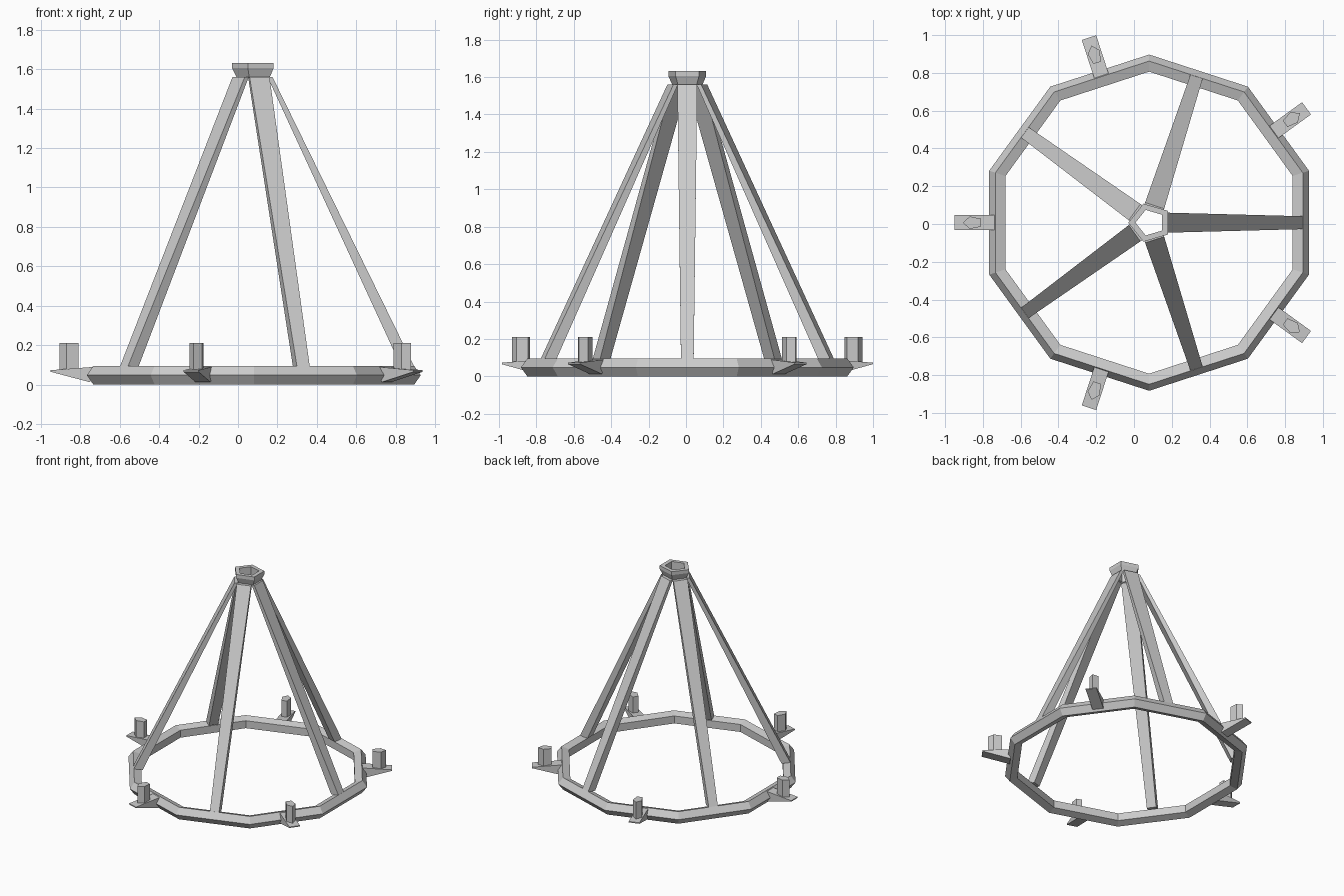
import bpy, bmesh
from math import cos, sin, pi, radians
from mathutils import Vector, Matrix

if "Cube" in bpy.data.objects:
    bpy.data.objects.remove(bpy.data.objects["Cube"])

CENTER = Vector((0.08, 0.007, 0))


def make(name, verts, faces, angle=0):
    """Flat-shaded mesh, turned about the chandelier axis."""
    me = bpy.data.meshes.new(name)
    me.from_pydata(verts, [], faces)
    bm = bmesh.new()
    bm.from_mesh(me)
    bmesh.ops.recalc_face_normals(bm, faces=bm.faces)
    bm.to_mesh(me)
    bm.free()
    ob = bpy.data.objects.new(name, me)
    ob.matrix_world = Matrix.Translation(CENTER) @ Matrix.Rotation(angle, 4, 'Z')
    bpy.context.collection.objects.link(ob)
    return ob


def lathe(name, profile, sides, start, sx=1.0, dx=0.0):
    """Closed (r, z) profile swept around the axis."""
    n = len(profile)
    verts, faces = [], []
    for i in range(sides):
        a = start + 2 * pi * i / sides
        verts += [(r * cos(a) * sx + dx, r * sin(a), z) for r, z in profile]
        for j in range(n):
            k, i2 = (j + 1) % n, (i + 1) % sides
            faces.append((i * n + j, i2 * n + j, i2 * n + k, i * n + k))
    return make(name, verts, faces)


def loft(name, loop_a, loop_b, angle):
    """Solid between two loops with equal point counts."""
    n = len(loop_a)
    faces = [tuple(range(n)), tuple(range(n, 2 * n))]
    faces += [(j, (j + 1) % n, n + (j + 1) % n, n + j) for j in range(n)]
    return make(name, loop_a + loop_b, faces, angle)


# ten-sided ring with five-sided section
section = [(0.84 + 0.05 * cos(2 * pi * j / 5), 0.0476 + 0.05 * sin(2 * pi * j / 5))
           for j in range(5)]
lathe("ring", section, 10, pi / 2)

# open five-sided hub
hub = [(0.106, 1.605), (0.106, 1.632), (0.071, 1.632), (0.071, 1.56), (0.083, 1.555)]
lathe("hub", hub, 5, pi, 1.1, 0.006)

for i in range(5):
    # tapering strut from hub to ring
    a = radians(72 * i)
    top = [(0.095, -0.053, 1.56), (0.095, 0.053, 1.56), (0.07, 0.053, 1.56), (0.07, -0.053, 1.56)]
    low = [(0.815, -0.034, 0.09), (0.815, 0.034, 0.09), (0.75, 0.034, 0.085), (0.75, -0.034, 0.085)]
    loft("strut", top, low, a)

    # wedge bracket outside the ring
    b = a + radians(36)
    wedge = [(1.03, 0.065), (1.03, 0.073), (0.81, 0.09), (0.83, 0.012)]
    loft("bracket", [(r, -0.04, z) for r, z in wedge], [(r, 0.04, z) for r, z in wedge], b)

    # five-sided candle
    base = [(0.933 + 0.053 * cos(2 * pi * j / 5), 0.035 * sin(2 * pi * j / 5)) for j in range(5)]
    loft("candle", [(x, y, 0.072) for x, y in base], [(x, y, 0.21) for x, y in base], b)
